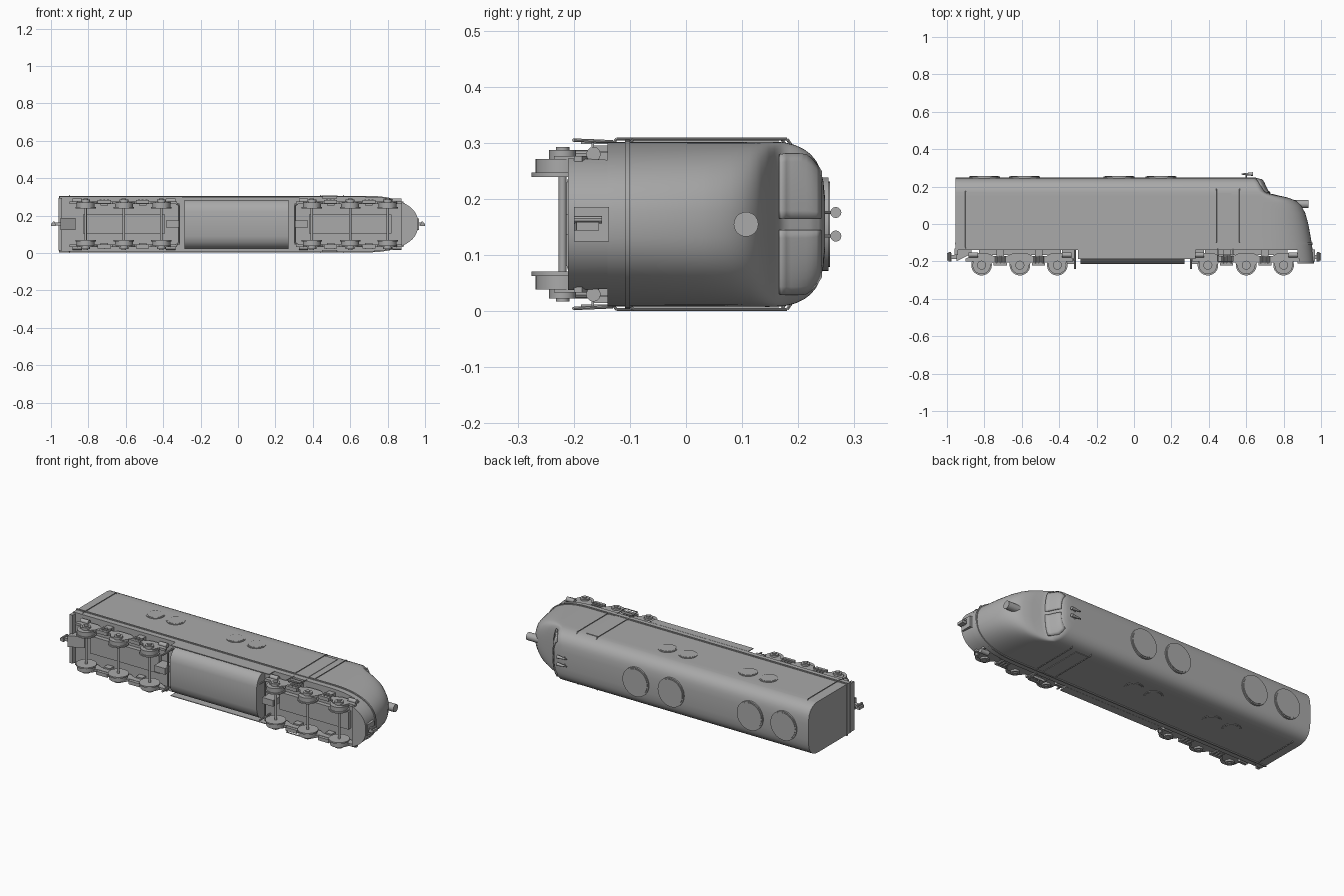
import bpy, bmesh, math
from mathutils import Vector

if "Cube" in bpy.data.objects:
    bpy.data.objects.remove(bpy.data.objects["Cube"])

# Locomotive lying on its side: length along x, its "up" is +y, its width is along z
C = 0.155  # z of the centre line
P = 2.4    # roundness of the nose in plan

mat = bpy.data.materials.new("grey")
mat.diffuse_color = (0.4, 0.4, 0.4, 1)
mat.use_nodes = True
mat.node_tree.nodes["Principled BSDF"].inputs["Base Color"].default_value = mat.diffuse_color


def finish(bm, name, angle=35):
    bmesh.ops.recalc_face_normals(bm, faces=bm.faces)
    me = bpy.data.meshes.new(name)
    bm.to_mesh(me)
    bm.free()
    me.materials.append(mat)
    ob = bpy.data.objects.new(name, me)
    bpy.context.collection.objects.link(ob)
    bpy.ops.object.select_all(action='DESELECT')
    ob.select_set(True)
    bpy.context.view_layer.objects.active = ob
    bpy.ops.object.shade_smooth_by_angle(angle=math.radians(angle))
    return ob


def box(name, x0, x1, y0, y1, z0, z1):
    return prism(name, [(x0, y0), (x1, y0), (x1, y1), (x0, y1)], z0, z1)


def prism(name, pts, z0, z1):
    bm = bmesh.new()
    f = bm.faces.new([bm.verts.new((x, y, C + z0)) for x, y in pts])
    r = bmesh.ops.extrude_face_region(bm, geom=[f])
    vs = [v for v in r["geom"] if isinstance(v, bmesh.types.BMVert)]
    bmesh.ops.translate(bm, verts=vs, vec=(0, 0, z1 - z0))
    return finish(bm, name)


def rods(name, pts, r, n=8, r2=None):
    """Round bars joining the points; z is measured from the centre line."""
    bm = bmesh.new()
    for a, b in zip(pts, pts[1:]):
        a, b = Vector(a) + Vector((0, 0, C)), Vector(b) + Vector((0, 0, C))
        m = (b - a).to_track_quat('Z', 'Y').to_matrix().to_4x4()
        m.translation = (a + b) / 2
        bmesh.ops.create_cone(bm, cap_ends=True, segments=n, radius1=r,
                              radius2=r if r2 is None else r2, depth=(b - a).length, matrix=m)
    return finish(bm, name)


def interp(tab, y):
    for (a, u), (b, v) in zip(tab, tab[1:]):
        if y <= b:
            return u + (v - u) * max(0, (y - a) / (b - a))
    return tab[-1][1]


# Nose profile (height -> front x) and body half width (height -> half z)
FRONT = [(-.21, .963), (-.1, .95), (0, .932), (.06, .915), (.1, .893), (.125, .865), (.142, .82),
         (.153, .77), (.163, .728), (.175, .712), (.2, .70), (.225, .688), (.24, .675), (.248, .65)]
WIDTH = [(-.21, .146), (.15, .147), (.175, .146), (.195, .141), (.21, .134), (.222, .125),
         (.232, .113), (.24, .097), (.245, .075), (.248, .045)]


def slice_at(y, rear, grow=0.0, n=14):
    f, w = interp(FRONT, y) + grow, interp(WIDTH, y) + grow
    x0 = min(.68, f - .05)
    a0 = math.asin(max(0, (rear - x0) / (f - x0)) ** (P / 2))
    half = [] if rear > x0 else [(rear, w)]
    for i in range(n + 1):
        a = a0 + (math.pi / 2 - a0) * i / n
        half.append((x0 + (f - x0) * math.sin(a) ** (2 / P), w * max(0, math.cos(a)) ** (2 / P)))
    return [(x, y, C + z) for x, z in half] + [(x, y, C - z) for x, z in half[-2::-1]]


def loft(name, levels, rear, grow=0.0):
    bm = bmesh.new()
    rings = [[bm.verts.new(p) for p in slice_at(y, rear, grow)] for y in levels]
    n = len(rings[0])
    for a, b in zip(rings, rings[1:]):
        for i in range(n):
            j = (i + 1) % n
            bm.faces.new((a[i], a[j], b[j], b[i]))
    bm.faces.new(rings[0])
    bm.faces.new(rings[-1])
    return finish(bm, name, 40)


# Car body, nose skirt and belt trim
loft("body", [-.14, -.1, -.05, 0, .03, .06, .08, .1, .113, .125, .134, .142, .148, .153, .158, .163,
              .169, .175, .185, .195, .203, .21, .216, .222, .227, .232, .236, .24, .243, .245, .248], -.955)
loft("nose_skirt", [-.21, -.175, -.14], .875)
loft("belt_trim", [-.109, -.1], -.958, .005)

# Windscreen panes following the cab front
for s in (-1, 1):
    bm = bmesh.new()
    rows = []
    for i in range(9):
        y = .166 + .072 * i / 8
        f, w = interp(FRONT, y), interp(WIDTH, y)
        x0 = f - .05 if f < .73 else .68
        row = []
        for k in range(9):
            z = .01 + (min(.125, .93 * w) - .01) * k / 8
            x = x0 + (f - x0) * (1 - (z / w) ** P) ** (1 / P)
            row.append(bm.verts.new((x + .004, y + .002, C + s * z)))
        rows.append(row)
    for a, b in zip(rows, rows[1:]):
        for k in range(8):
            bm.faces.new((a[k], a[k + 1], b[k + 1], b[k]))
    pane = finish(bm, "windscreen_pane")
    mod = pane.modifiers.new("thickness", 'SOLIDIFY')
    mod.thickness = .005
    mod.offset = 0

# Roof fans
for x in (-.80, -.585, -.08, .145):
    rods("roof_fan", [(x, .235, 0), (x, .254, 0)], .083, 40)
    rods("fan_cap", [(x, .25, 0), (x, .257, 0)], .076, 40)

# Headlight and horns
rods("headlight", [(.84, .107, 0), (.932, .107, 0)], .022, 28)
for s in (-1, 1):
    z = s * .021
    rods("horn", [(.575, .267, z), (.635, .267, z)], .003, 12, .010)
    rods("horn_stem", [(.60, .24, z), (.60, .267, z)], .003)

for s in (-1, 1):
    # Portholes, doors, handrails, steps and tank skirt on each side
    for x in (-.58, -.45, -.065, .065):
        rods("porthole_rim", [(x, .075, s * .14), (x, .075, s * .150)], .05, 32)
        rods("porthole_glass", [(x, .075, s * .14), (x, .075, s * .1515)], .043, 32)
    box("cab_door", .445, .52, -.1, .165, s * .14, s * .1495)
    for x, y0, y1 in ((-.9, -.13, .18), (.44, -.1, .19), (.565, -.1, .19)):
        w = s * .152
        rods("handrail", [(x, y0, s * .143), (x, y0 + .006, w), (x, y1 - .01, w),
                          (x, y1, s * .138)], .0025)
    rods("steps", [(.45, -.13, s * .147), (.45, -.2, s * .15), (.53, -.2, s * .15),
                   (.53, -.13, s * .147)], .003)
    box("step_tread", .45, .53, -.168, -.164, s * .138, s * .152)
    box("tank_skirt", -.30, .33, -.187, -.14, s * .143, s * .147)

# Fuel tank with rounded lower edges
tank = [(-.13, -.14), (-.13, -.168), (-.118, -.19), (-.095, -.207), (-.065, -.215)]
bm = bmesh.new()
ring = [bm.verts.new((-.285, y, C + z)) for z, y in tank + [(-z, y) for z, y in tank[::-1]]]
face = bm.faces.new(ring)
ext = bmesh.ops.extrude_face_region(bm, geom=[face])
bmesh.ops.translate(bm, vec=(.555, 0, 0), verts=[v for v in ext["geom"] if isinstance(v, bmesh.types.BMVert)])
finish(bm, "fuel_tank")


# Three-axle bogies; d points to the inner end
def bogie(cx, d):
    axles = [cx - .205, cx, cx + .2]
    for x in axles:
        rods("axle", [(x, -.22, -.118), (x, -.22, .118)], .007, 12)
        for s in (-1, 1):
            rods("wheel", [(x, -.22, s * .092), (x, -.22, s * .116)], .048, 32)
            rods("wheel_flange", [(x, -.22, s * .084), (x, -.22, s * .092)], .055, 32)
            rods("axle_box", [(x, -.22, s * .11), (x, -.22, s * .132)], .024, 16)
            rods("axle_cap", [(x, -.22, s * .13), (x, -.22, s * .138)], .012, 12)
    # Wavy side frame: low over the wheels' gaps, arched over each axle
    upper = [(-.29, -.185), (-.265, -.172), (-.235, -.155), (-.175, -.155), (-.14, -.172), (-.07, -.172),
             (-.035, -.155), (.035, -.155), (.07, -.172), (.14, -.172), (.17, -.155), (.23, -.155),
             (.26, -.172), (.285, -.185)]
    lower = [(.285, -.2), (.25, -.2), (.235, -.235), (.17, -.235), (.145, -.205), (.06, -.205), (.04, -.235),
             (-.04, -.235), (-.06, -.205), (-.145, -.205), (-.17, -.235), (-.235, -.235), (-.25, -.2), (-.29, -.2)]
    for s in (-1, 1):
        prism("side_frame", [(cx + x, y) for x, y in upper + lower], s * .108, s * .122)
        for x in (-.105, .1):
            box("spring_seat", cx + x - .035, cx + x + .035, -.222, -.205, s * .11, s * .13)
            for k in (-.02, 0, .02):
                rods("spring", [(cx + x + k, -.21, s * .124), (cx + x + k, -.172, s * .124)], .008, 10)
            box("hanger", cx + x - .02, cx + x + .02, -.175, -.13, s * .10, s * .128)
        for x in (-.25, .25):
            rods("brake_cylinder", [(cx + x - .025, -.165, s * .125), (cx + x + .025, -.165, s * .125)], .013, 12)
    # Frame crossbars, pivot and inner-end bracket
    box("centre_beam", cx - .22, cx + .22, -.165, -.14, -.05, .05)
    e = cx + d * .295
    q = cx + d * .20
    rods("end_bar", [(q, -.19, -.115), (e - d * .02, -.19, -.115), (e, -.19, -.1), (e, -.19, .1),
                     (e - d * .02, -.19, .115), (q, -.19, .115)], .005)
    a, b = sorted((e, e - d * .07))
    box("bracket", a, b, -.215, -.14, -.018, .018)
    for s in (-1, 1):
        rods("sand_pipe", [(e, -.14, s * .105), (e, -.24, s * .105)], .005)


bogie(-.61, 1)
bogie(.60, -1)

# Rear buffer beam and couplers at both ends
box("rear_beam", -.96, -.94, -.165, -.13, -.14, .14)
prism("rear_draft_gear", [(-.95, -.2), (-.87, -.16), (-.87, -.14), (-.95, -.14)], -.032, .032)
box("front_coupler_pocket", .94, .968, -.2, -.137, -.031, .031)
for d, x in ((-1, -.95), (1, .95)):
    a, b = sorted((x, d * .985))
    box("coupler_shank", a, b, -.188, -.165, -.008, .008)
    prism("coupler_jaw", [(d * .975, -.2), (d * 1.0, -.195), (d * 1.0, -.155), (d * .975, -.155)], -.011, .004)
    rods("coupler_pin", [(d * .985, -.2, .008), (d * .985, -.15, .008)], .007, 10)
